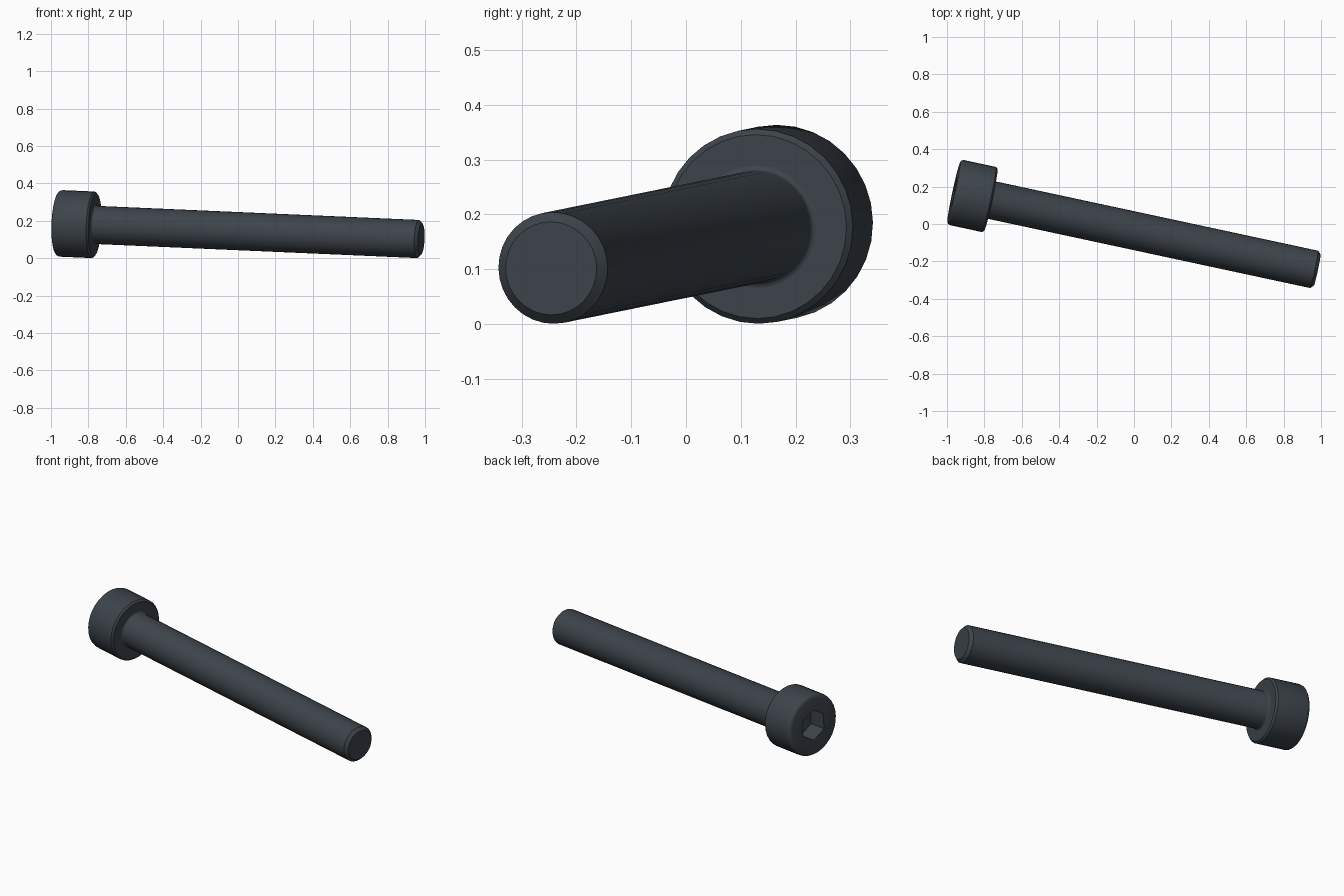
import bpy, bmesh, math
from mathutils import Matrix, Vector

cube = bpy.data.objects.get("Cube")
if cube:
    bpy.data.objects.remove(cube, do_unlink=True)

SEGMENTS = 32
SHAFT_R, HEAD_R, HEAD_LEN, LENGTH = 0.102, 0.178, 0.204, 1.99
TIP_CHAMFER, RIM_CHAMFER, TOP_ROUND, NECK_ROUND = 0.017, 0.01, 0.02, 0.01
HEX_R, HEX_DEPTH = 0.088, 0.102

# Dark steel material
steel = bpy.data.materials.new("dark_steel")
steel.use_nodes = True
color = (0.046, 0.058, 0.070, 1)
steel.diffuse_color = color
steel.node_tree.nodes["Principled BSDF"].inputs["Base Color"].default_value = color

# Screw axis: local z runs from the head to the tip, local x points up
turn, tilt = math.radians(-12.13), math.asin((HEAD_R - SHAFT_R) / 1.78)
axis = Vector((math.cos(turn) * math.cos(tilt), math.sin(turn) * math.cos(tilt), -math.sin(tilt)))
side = axis.cross(Vector((0, 0, 1))).normalized()
up = side.cross(axis)
placement = Matrix((up, axis.cross(up), axis)).transposed().to_4x4()
placement.translation = (-0.964, 0.1715, HEAD_R + 0.0085)


def ring(bm, radius, z, count=SEGMENTS):
    """Closed loop of vertices around the axis."""
    step = math.tau / count
    return [bm.verts.new((radius * math.cos(i * step), radius * math.sin(i * step), z))
            for i in range(count)]


def skin(bm, a, b):
    """Quads between two loops of equal size."""
    for i in range(len(a)):
        j = (i + 1) % len(a)
        bm.faces.new((a[i], a[j], b[j], b[i]))


def lathe(bm, profile):
    """Turn (radius, z) points around the axis; return the end loops."""
    loops = [ring(bm, r, z) for r, z in profile]
    for a, b in zip(loops, loops[1:]):
        skin(bm, a, b)
    return loops[0], loops[-1]


def loop_edges(bm, loop):
    pairs = zip(loop, loop[1:] + loop[:1])
    return [bm.edges.get(p) or bm.edges.new(p) for p in pairs]


def arc(radius, z, size, start, end, steps=3):
    """Quarter-round profile points about a centre."""
    angles = [math.radians(start + (end - start) * i / steps) for i in range(steps + 1)]
    return [(radius + size * math.cos(a), z + size * math.sin(a)) for a in angles]


def finish(bm, name):
    mesh = bpy.data.meshes.new(name)
    bm.to_mesh(mesh)
    bm.free()
    mesh.materials.append(steel)
    obj = bpy.data.objects.new(name, mesh)
    bpy.context.collection.objects.link(obj)
    obj.matrix_world = placement
    bpy.ops.object.select_all(action='DESELECT')
    obj.select_set(True)
    bpy.context.view_layer.objects.active = obj
    bpy.ops.object.shade_smooth_by_angle(angle=math.radians(35))


# Shaft: rounded neck under the head, chamfered flat tip
bm = bmesh.new()
neck = arc(SHAFT_R + NECK_ROUND, HEAD_LEN + NECK_ROUND, NECK_ROUND, 270, 180)
start, tip = lathe(bm, neck + [(SHAFT_R, LENGTH - TIP_CHAMFER), (SHAFT_R - TIP_CHAMFER, LENGTH)])
bm.faces.new(tip)
finish(bm, "shaft")

# Head: rounded top edge, chamfered lower rim, hexagonal socket
bm = bmesh.new()
top_edge = arc(HEAD_R - TOP_ROUND, TOP_ROUND, TOP_ROUND, -90, 0)
rim, under = lathe(bm, top_edge + [(HEAD_R, HEAD_LEN - RIM_CHAMFER),
                                   (HEAD_R - RIM_CHAMFER, HEAD_LEN),
                                   (SHAFT_R + NECK_ROUND, HEAD_LEN)])
mouth, floor = ring(bm, HEX_R, 0, 6), ring(bm, HEX_R, HEX_DEPTH, 6)
skin(bm, floor, mouth)
bm.faces.new(floor[::-1])
bmesh.ops.triangle_fill(bm, use_beauty=True, normal=(0, 0, -1),
                        edges=loop_edges(bm, rim) + loop_edges(bm, mouth))
bmesh.ops.recalc_face_normals(bm, faces=bm.faces)
finish(bm, "head")
